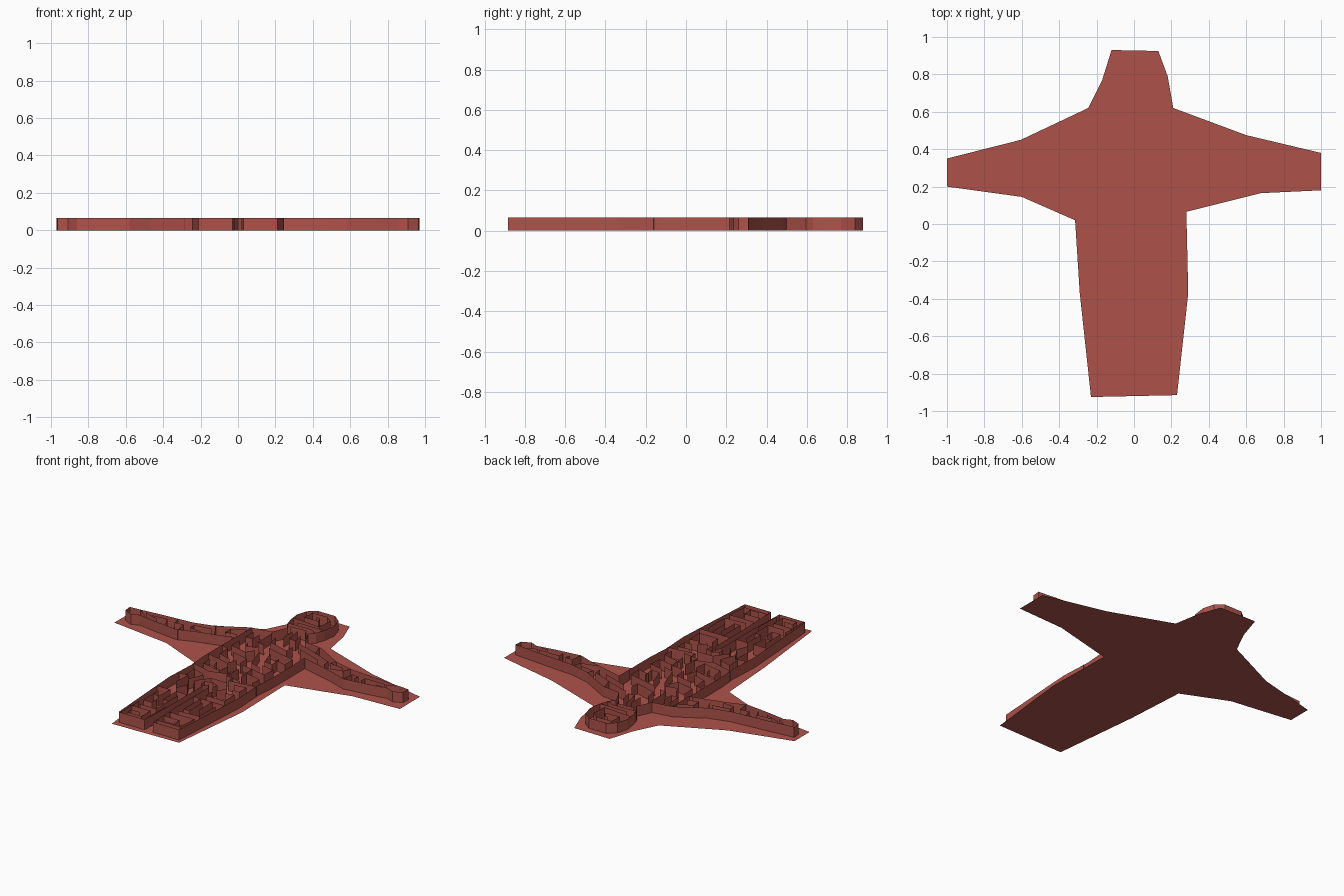
import bpy

H = 0.065  # wall height

clay = bpy.data.materials.new("terracotta red")
clay.diffuse_color = (0.42, 0.085, 0.068, 1)


def add_mesh(name, verts, faces):
    me = bpy.data.meshes.new(name)
    me.from_pydata(verts, [], faces)
    me.materials.append(clay)
    ob = bpy.data.objects.new(name, me)
    bpy.context.collection.objects.link(ob)
    return ob


def walls(name, paths):
    """Raise every path into a paper-thin upright wall."""
    verts, faces = [], []
    for path in paths:
        for i, (x, y) in enumerate(path):
            verts += [(x, y, 0), (x, y, H)]
            if i:
                n = len(verts)
                faces.append((n - 4, n - 2, n - 1, n - 3))
    return add_mesh(name, verts, faces)


# Flat base sheet
plate = [(-.12, .93), (.13, .925), (.18, .79), (.21, .62), (.6, .475), (1, .38),
         (1, .18), (.68, .165), (.28, .065), (.29, -.37), (.23, -.915), (-.23, -.925),
         (-.29, -.37), (-.315, .02), (-.6, .145), (-1, .2), (-1, .35),
         (-.605, .45), (-.245, .62), (-.17, .77)]
add_mesh("base_plate", [(x, y, 0) for x, y in plate], [tuple(range(len(plate)))[::-1]])

# Outer wall of the figure: one half, mirrored
half = [(.06, .88), (.11, .84), (.13, .77), (.12, .69), (.10, .63), (.07, .595),
        (.115, .50), (.245, .48), (.42, .38), (.55, .345), (.80, .325), (.90, .315),
        (.97, .31), (.965, .26), (.91, .235), (.86, .255), (.74, .235), (.58, .215),
        (.47, .255), (.245, .315), (.245, 0), (.235, -.13), (.245, -.33),
        (.235, -.5), (.21, -.885), (.03, -.885), (.02, -.6), (.02, -.32), (0, -.29)]
left = [(-x, y) for x, y in reversed(half)]
walls("outer_wall", [left + half + left[:1]])

# Maze inside the head and neck
walls("head_maze", [
    [(-.075, .765), (-.07, .84), (.03, .845), (.075, .81), (.07, .71)],
    [(-.075, .765), (.02, .77), (.01, .80), (-.02, .81)],
    [(-.12, .725), (.07, .71)],
    [(-.07, .685), (.12, .685)],
    [(-.11, .65), (.05, .655), (.10, .63)],
    [(-.07, .62), (.04, .625), (.05, .60)],
    [(.0, .59), (.02, .48), (.065, .48), (.05, .55)],
    [(-.02, .57), (-.02, .48)]])

# Mazes inside the arms
walls("right_arm_maze", [
    [(.10, .46), (.22, .42), (.38, .355), (.38, .31)],
    [(.15, .40), (.32, .34)],
    [(.23, .48), (.25, .41)],
    [(.42, .38), (.40, .345), (.5, .33)],
    [(.42, .275), (.52, .30), (.54, .345)],
    [(.58, .215), (.59, .29), (.64, .285), (.63, .255)],
    [(.68, .25), (.68, .29), (.82, .29)],
    [(.78, .26), (.86, .255)],
    [(.83, .285), (.90, .315)]])
walls("left_arm_maze", [
    [(-.245, .44), (-.33, .395), (-.33, .34), (-.26, .36)],
    [(-.42, .38), (-.38, .31)],
    [(-.27, .32), (-.29, .30)],
    [(-.42, .335), (-.53, .32), (-.53, .28), (-.45, .27)],
    [(-.57, .215), (-.58, .29), (-.64, .285), (-.65, .33)],
    [(-.68, .25), (-.70, .30), (-.80, .29)],
    [(-.85, .30), (-.75, .265)],
    [(-.90, .315), (-.84, .27)]])

# Slanted maze inside the chest and belly
walls("chest_maze", [
    [(-.24, .30), (-.24, .48)],
    [(-.20, .44), (-.20, .36), (-.15, .36), (-.15, .43)],
    [(-.10, .48), (-.10, .34), (-.05, .33)],
    [(-.05, .45), (-.04, .38), (.10, .34), (.10, .40)],
    [(-.20, .30), (-.20, .22), (-.08, .19), (-.05, .24)],
    [(-.14, .30), (-.13, .26), (-.05, .28)],
    [(0, .31), (.20, .26), (.20, .18), (.12, .20)],
    [(-.02, .24), (.03, .09), (.10, .07)],
    [(.05, .25), (.08, .15), (.14, .14), (.13, .22)],
    [(.24, .22), (.24, .32)]])
walls("belly_maze", [
    [(-.24, .19), (-.19, .17), (-.19, .09), (-.10, .06)],
    [(-.14, .15), (-.02, .12), (-.02, .05)],
    [(-.24, .05), (-.08, .01), (-.06, .07)],
    [(-.20, 0), (-.19, -.07), (-.06, -.10), (-.05, -.03)],
    [(-.14, -.01), (-.13, -.05)],
    [(0, .04), (.18, 0), (.19, .08), (.10, .10)],
    [(.02, -.02), (.01, -.13), (.12, -.15)],
    [(.06, -.03), (.20, -.07), (.19, -.13)],
    [(.08, .03), (.09, -.10)],
    [(-.24, -.10), (-.10, -.14), (.02, -.10)],
    [(-.19, -.24), (-.19, -.16), (-.11, -.19)],
    [(.24, -.16), (.06, -.18), (.06, -.13)]])

# Rounded maze around the hips
walls("hip_maze", [
    [(-.04, -.31), (-.045, -.27), (0, -.25), (.045, -.27), (.04, -.31)],
    [(-.06, -.36), (-.10, -.29), (-.04, -.21), (.07, -.21), (.12, -.28), (.08, -.33)],
    [(-.10, -.20), (-.14, -.29), (-.10, -.36), (-.13, -.43)],
    [(-.23, -.26), (-.17, -.25), (-.18, -.36), (-.15, -.40)],
    [(.12, -.21), (.20, -.20), (.20, -.27), (.15, -.27)],
    [(.14, -.33), (.20, -.32), (.20, -.42), (.07, -.42), (.07, -.36)]])

# Upright mazes inside the legs
walls("right_leg_maze", [
    [(.02, -.47), (.235, -.47)],
    [(.07, -.47), (.07, -.64), (.11, -.64), (.11, -.51)],
    [(.15, -.47), (.15, -.60)],
    [(.20, -.51), (.20, -.67), (.06, -.68)],
    [(.03, -.72), (.20, -.72), (.19, -.85), (.03, -.85)],
    [(.03, -.78), (.14, -.78), (.14, -.84), (.08, -.84)]])
walls("left_leg_maze", [
    [(-.235, -.47), (-.14, -.47), (-.15, -.58), (-.19, -.57)],
    [(-.19, -.52), (-.19, -.67), (-.13, -.67), (-.13, -.62)],
    [(-.02, -.47), (-.10, -.47), (-.10, -.60), (-.06, -.60)],
    [(-.06, -.51), (-.06, -.73), (-.17, -.73)],
    [(-.21, -.77), (-.07, -.77), (-.07, -.86), (-.17, -.86), (-.17, -.82), (-.11, -.82)],
    [(-.20, -.70), (-.20, -.88)],
    [(-.03, -.68), (-.035, -.85)]])
